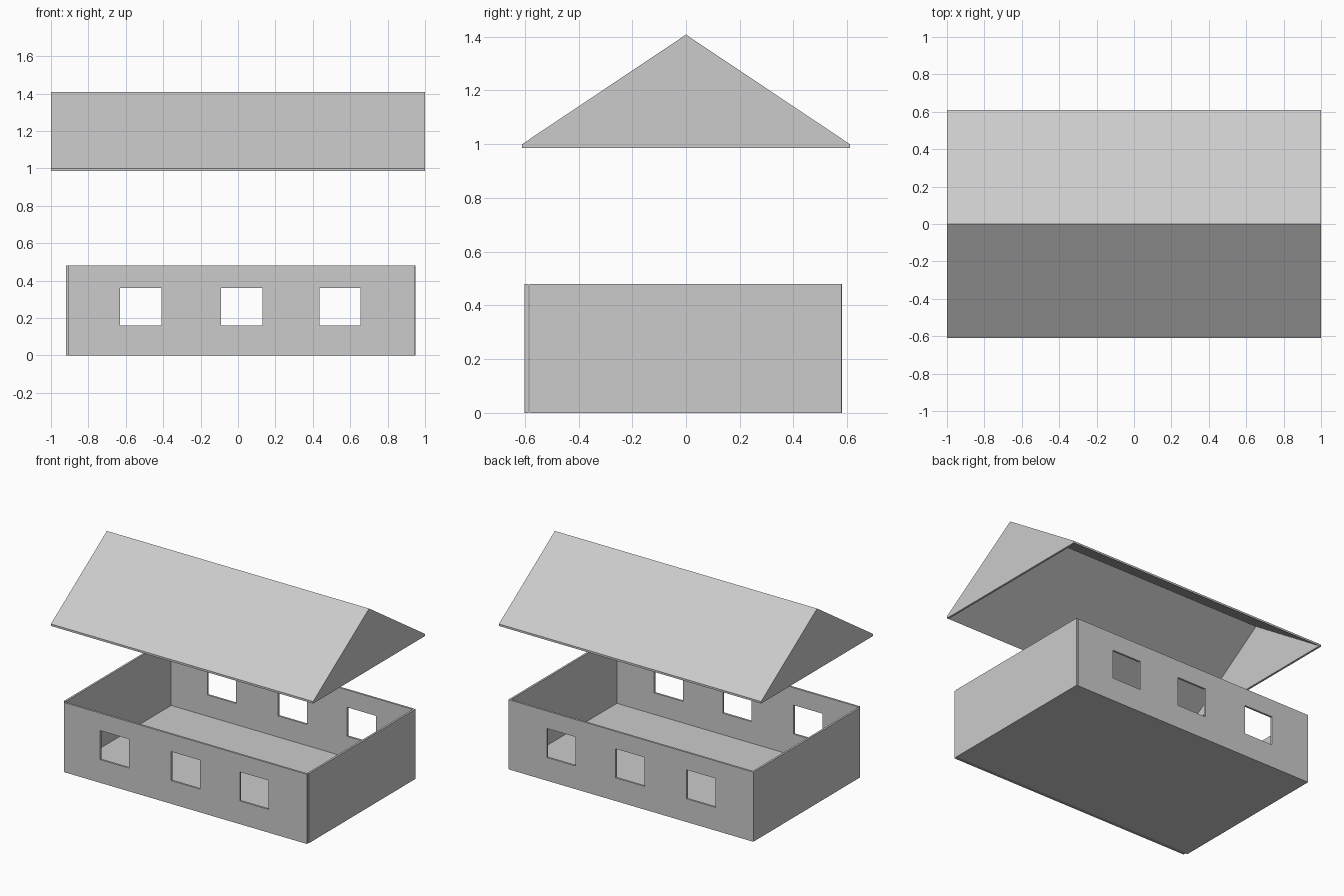
import bpy
import bmesh

if "Cube" in bpy.data.objects:
    bpy.data.objects.remove(bpy.data.objects["Cube"])

T = 0.014        # sheet thickness of every panel
WALL_H = 0.48


def finish(name, bm):
    bmesh.ops.recalc_face_normals(bm, faces=bm.faces)
    mesh = bpy.data.meshes.new(name)
    bm.to_mesh(mesh)
    bm.free()
    obj = bpy.data.objects.new(name, mesh)
    bpy.context.collection.objects.link(obj)
    return obj


def add_box(bm, x0, x1, y0, y1, z0, z1):
    for v in bmesh.ops.create_cube(bm, size=1)["verts"]:
        v.co.x = x0 if v.co.x < 0 else x1
        v.co.y = y0 if v.co.y < 0 else y1
        v.co.z = z0 if v.co.z < 0 else z1


def box(name, *bounds):
    bm = bmesh.new()
    add_box(bm, *bounds)
    return finish(name, bm)


def prism_x(name, profile, x0, x1):
    """Extrude a (y, z) profile along x."""
    bm = bmesh.new()
    face = bm.faces.new([bm.verts.new((x0, y, z)) for y, z in profile])
    ext = bmesh.ops.extrude_face_region(bm, geom=[face])["geom"]
    verts = [g for g in ext if isinstance(g, bmesh.types.BMVert)]
    bmesh.ops.translate(bm, verts=verts, vec=(x1 - x0, 0, 0))
    return finish(name, bm)


# Floor and solid end walls
X0, X1, Y0, Y1 = -0.92, 0.95, -0.583, 0.58
box("floor", X0 + T, X1 - T, Y0, Y1 - T, 0, T)
box("left_wall", X0, X0 + T, Y0, Y1 - T, 0, WALL_H)
box("right_wall", X1 - T, X1, Y0, Y1 - 0.002, 0, WALL_H)

# Long walls; the front one stands slightly clear of the body
long_walls = [
    box("front_wall", -0.905, 0.946, -0.601, -0.587, 0, WALL_H),
    box("back_wall", X0, X1 - T, Y1 - T, Y1, 0, WALL_H),
]

# Three window openings cut through both long walls
bm = bmesh.new()
for cx in (-0.52, 0.02, 0.545):
    add_box(bm, cx - 0.11, cx + 0.11, -0.8, 0.8, 0.16, 0.36)
cutter = finish("window_cutter", bm)
cutter.hide_render = True
cutter.display_type = 'WIRE'
for wall in long_walls:
    mod = wall.modifiers.new("windows", 'BOOLEAN')
    mod.operation = 'DIFFERENCE'
    mod.solver = 'EXACT'
    mod.object = cutter

# Raised hollow roof: folded sheet with a gable panel at each end
EAVE_Y, EAVE_Z, RIDGE_Z = 0.61, 1.0, 1.408
outer = [(-EAVE_Y, EAVE_Z), (0, RIDGE_Z), (EAVE_Y, EAVE_Z)]
inner = [(y, z - T) for y, z in reversed(outer)]
prism_x("roof_slopes", outer + inner, -1 + T, 1 - T)
gable = outer + [(EAVE_Y, EAVE_Z - T), (-EAVE_Y, EAVE_Z - T)]
prism_x("left_gable", gable, -1, -1 + T)
prism_x("right_gable", gable, 1 - T, 1)
